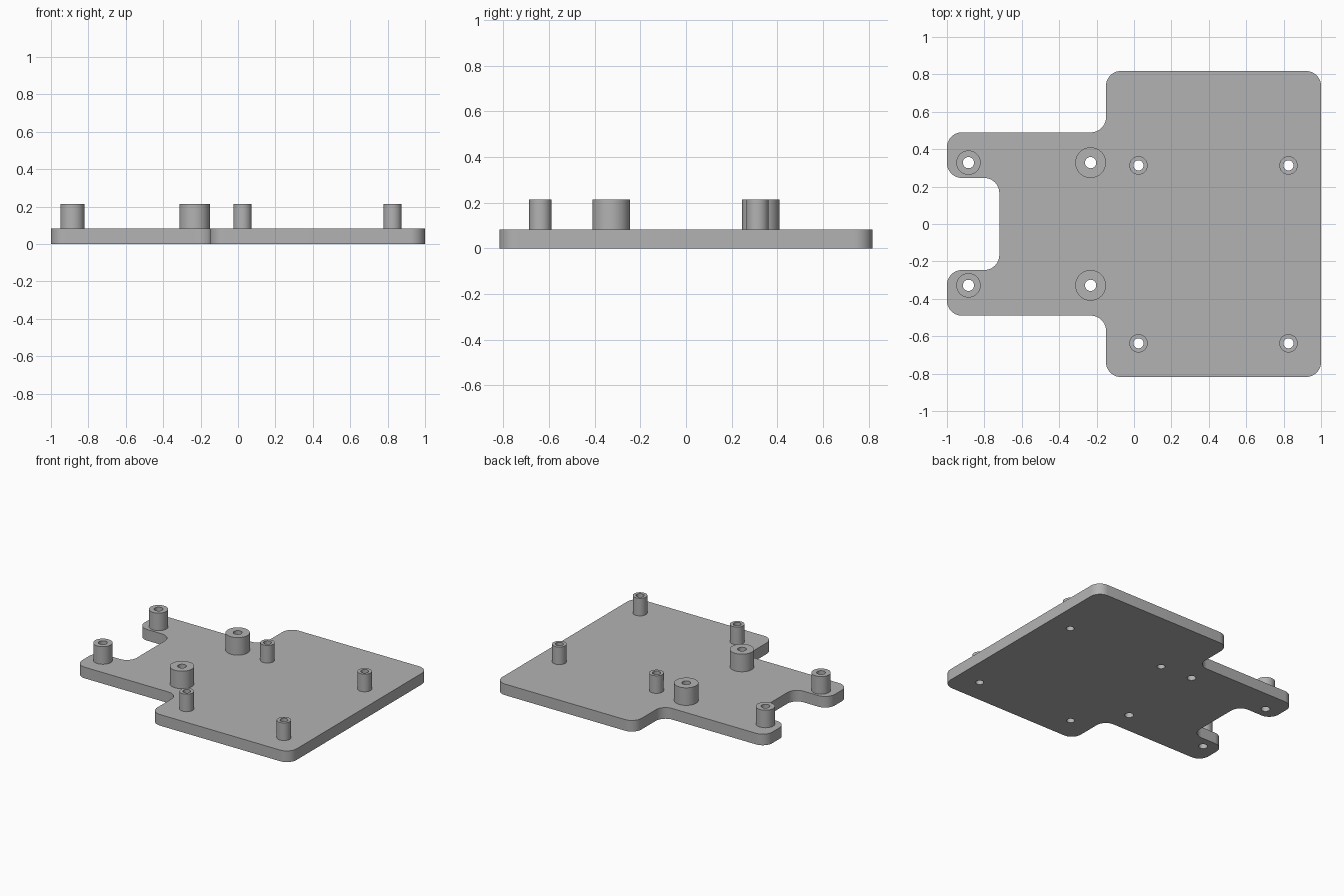
import bpy, bmesh, math
from mathutils import Vector

if "Cube" in bpy.data.objects:
    bpy.data.objects.remove(bpy.data.objects["Cube"])

PLATE_H, TOP = 0.083, 0.214
FILLET = 0.08

grey = bpy.data.materials.new("light_grey")
grey.diffuse_color = (0.45, 0.45, 0.45, 1)
grey.use_nodes = True
grey.node_tree.nodes["Principled BSDF"].inputs["Base Color"].default_value = grey.diffuse_color


def circle(x, y, r, n=48):
    return [(x + r * math.cos(2 * math.pi * i / n), y + r * math.sin(2 * math.pi * i / n))
            for i in range(n)]


def rounded(corners, r, n=10):
    """Round every right-angled corner, convex or concave."""
    out = []
    for i, c in enumerate(corners):
        p = Vector(c)
        a = (Vector(corners[i - 1]) - p).normalized()
        b = (Vector(corners[(i + 1) % len(corners)]) - p).normalized()
        centre = p + (a + b) * r
        for k in range(n + 1):
            t = math.pi / 2 * k / n
            out.append(tuple(centre - b * r * math.cos(t) - a * r * math.sin(t)))
    return out


def extrude(name, loops, z0, z1, open_bottom=False):
    """Extrude an outline (first loop) with holes (other loops) from z0 to z1."""
    cu = bpy.data.curves.new(name + "_profile", 'CURVE')
    cu.dimensions = '2D'
    cu.fill_mode = 'BOTH'
    cu.extrude = (z1 - z0) / 2
    for loop in loops:
        s = cu.splines.new('POLY')
        s.points.add(len(loop) - 1)
        for pt, (x, y) in zip(s.points, loop):
            pt.co = (x, y, 0, 1)
        s.use_cyclic_u = True
    tmp = bpy.data.objects.new(name + "_profile", cu)
    bpy.context.collection.objects.link(tmp)
    dg = bpy.context.evaluated_depsgraph_get()
    me = bpy.data.meshes.new_from_object(tmp.evaluated_get(dg))
    bpy.data.objects.remove(tmp)
    bm = bmesh.new()
    bm.from_mesh(me)
    bmesh.ops.remove_doubles(bm, verts=bm.verts, dist=1e-5)
    bmesh.ops.translate(bm, verts=bm.verts, vec=(0, 0, (z0 + z1) / 2))
    bmesh.ops.recalc_face_normals(bm, faces=bm.faces)
    if open_bottom:
        low = [f for f in bm.faces if all(v.co.z < z0 + 1e-4 for v in f.verts)]
        bmesh.ops.delete(bm, geom=low, context='FACES')
    for f in bm.faces:
        f.smooth = True
        f.material_index = 0
    bm.to_mesh(me)
    bm.free()
    me.set_sharp_from_angle(angle=math.radians(30))
    me.materials.clear()
    me.materials.append(grey)
    me.name = name
    ob = bpy.data.objects.new(name, me)
    bpy.context.collection.objects.link(ob)
    return ob


# standoffs: name, x positions/radii, y positions, hole radius
bosses = []
for y in (0.328, -0.328):
    bosses.append(("tab_standoff", -0.885, y, 0.065, 0.03))
    bosses.append(("wide_standoff", -0.232, y, 0.082, 0.03))
for y in (0.313, -0.638):
    for x in (0.024, 0.826):
        bosses.append(("slim_standoff", x, y, 0.049, 0.027))

# base plate: upper half of the outline mirrored to the lower half
half = [(1, 0.818), (-0.15, 0.818), (-0.15, 0.49), (-1, 0.49), (-1, 0.246), (-0.72, 0.246)]
outline = half + [(x, -y) for x, y in reversed(half)]
extrude("base_plate", [rounded(outline, FILLET)] + [circle(x, y, h) for _, x, y, _, h in bosses],
        0, PLATE_H)

# hollow standoffs on the plate
for name, x, y, r, h in bosses:
    extrude(name, [circle(x, y, r), circle(x, y, h)], PLATE_H, TOP, open_bottom=True)
